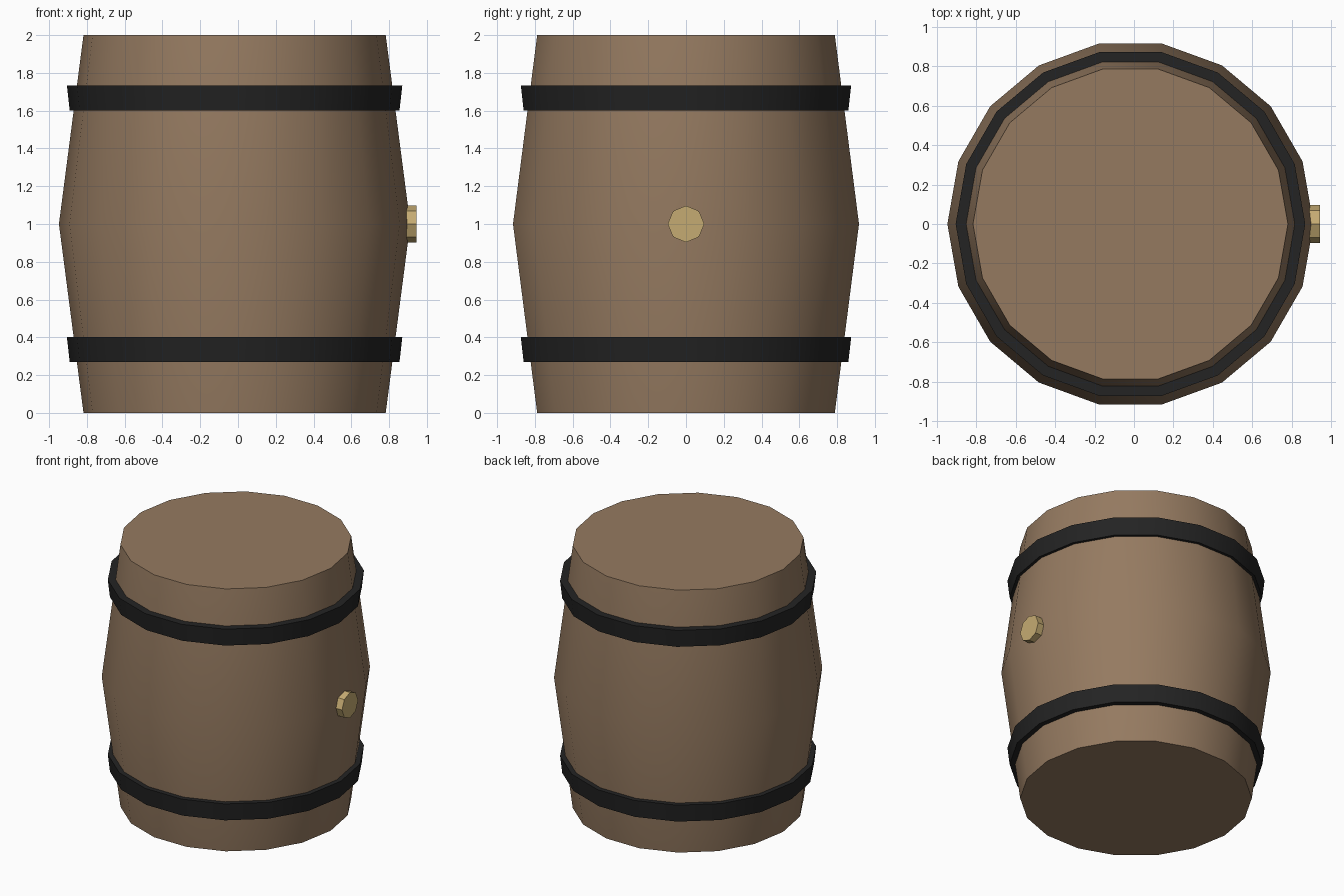
import bpy
import math

cube = bpy.data.objects.get("Cube")
if cube:
    bpy.data.objects.remove(cube, do_unlink=True)

SIDES = 18
CENTRE_X = -0.018


def make_material(name, colour):
    mat = bpy.data.materials.new(name)
    mat.use_nodes = True
    mat.diffuse_color = (*colour, 1)
    bsdf = mat.node_tree.nodes["Principled BSDF"]
    bsdf.inputs["Base Color"].default_value = (*colour, 1)
    bsdf.inputs["Roughness"].default_value = 0.8
    return mat


wood = make_material("brown wood", (0.30, 0.195, 0.118))
iron = make_material("black iron", (0.017, 0.017, 0.017))
brass = make_material("pale brass", (0.56, 0.41, 0.17))


def lathe(name, profile, mat, closed=False):
    """Spin (radius, z) points about z; an open profile gets flat end caps."""
    verts = [(r * math.cos(math.tau * i / SIDES), r * math.sin(math.tau * i / SIDES), z)
             for r, z in profile for i in range(SIDES)]
    rows = len(profile)
    faces = []
    for j in range(rows if closed else rows - 1):
        low, high = j * SIDES, (j + 1) % rows * SIDES
        for i in range(SIDES):
            k = (i + 1) % SIDES
            faces.append((low + i, low + k, high + k, high + i))
    if not closed:
        faces.append(tuple(reversed(range(SIDES))))
        faces.append(tuple(range((rows - 1) * SIDES, rows * SIDES)))
    mesh = bpy.data.meshes.new(name)
    mesh.from_pydata(verts, [], faces)
    mesh.materials.append(mat)
    obj = bpy.data.objects.new(name, mesh)
    obj.location.x = CENTRE_X
    bpy.context.collection.objects.link(obj)
    bpy.ops.object.select_all(action="DESELECT")
    obj.select_set(True)
    bpy.context.view_layer.objects.active = obj
    bpy.ops.object.shade_smooth_by_angle(angle=math.radians(30))
    return obj


# Bulging body with flat ends
lathe("barrel_body", [(0.80, 0), (0.93, 1), (0.80, 2)], wood)

# Two hoops, both flaring upwards
for name, z in (("lower_hoop", 0.27), ("upper_hoop", 1.602)):
    top = z + 0.132
    lathe(name, [(0.815, z), (0.873, z), (0.888, top), (0.825, top)], iron, closed=True)

# Octagonal bung on the left side
bpy.ops.mesh.primitive_cylinder_add(vertices=8, radius=0.097, depth=0.055,
                                    location=(0.9175, 0, 1), rotation=(0, math.pi / 2, 0))
bung = bpy.context.object
bung.name = "bung"
bung.data.materials.append(brass)
